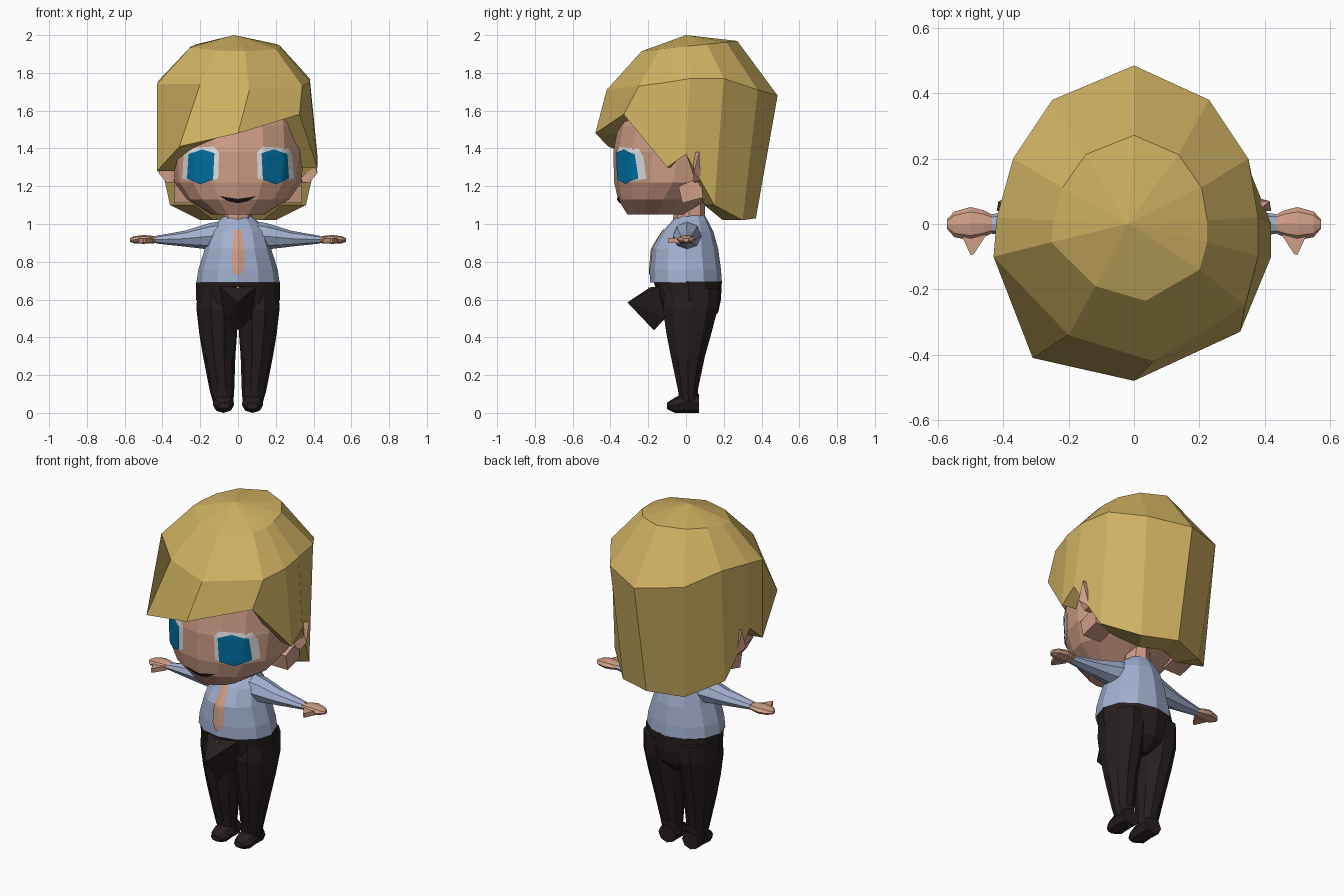
import bpy, bmesh, math
from mathutils import Vector
from mathutils.bvhtree import BVHTree

if "Cube" in bpy.data.objects:
    bpy.data.objects.remove(bpy.data.objects["Cube"])


def material(name, r, g, b):
    mat = bpy.data.materials.new(name)
    mat.use_nodes = True
    mat.diffuse_color = (r, g, b, 1)
    shader = mat.node_tree.nodes["Principled BSDF"]
    shader.inputs["Base Color"].default_value = (r, g, b, 1)
    shader.inputs["Roughness"].default_value = 0.9
    return mat


blond = material("blond hair", 0.62, 0.44, 0.12)
skin = material("skin", 0.62, 0.34, 0.24)
cloth = material("pale blue cloth", 0.36, 0.43, 0.62)
dark_cloth = material("dark brown cloth", 0.02, 0.013, 0.013)
iris_blue = material("iris blue", 0.0, 0.17, 0.38)
eye_white = material("eye white", 0.75, 0.75, 0.75)
mouth_dark = material("mouth dark", 0.015, 0.008, 0.008)
gold = material("gold", 0.75, 0.45, 0.06)


def finish(name, bm, mat, solid=True):
    if solid:
        bmesh.ops.recalc_face_normals(bm, faces=bm.faces)
    mesh = bpy.data.meshes.new(name)
    bm.to_mesh(mesh)
    bm.free()
    mesh.materials.append(mat)
    obj = bpy.data.objects.new(name, mesh)
    bpy.context.collection.objects.link(obj)
    return obj


def bridge(bm, rows):
    """Join neighbouring closed rows of vertices with quads."""
    for low, high in zip(rows, rows[1:]):
        for i in range(len(low)):
            j = (i + 1) % len(low)
            bm.faces.new((low[i], low[j], high[j], high[i]))


def fan(bm, row, tip):
    for i in range(len(row)):
        bm.faces.new((row[i], row[(i + 1) % len(row)], tip))


def loft(name, rings, mat, axis="z", sides=12, flip=1):
    """Ellipse sections (position, u low, u high, v low, v high) along an axis."""
    order = {"x": (0, 1, 2), "y": (1, 0, 2), "z": (1, 2, 0)}[axis]
    bm = bmesh.new()
    rows = []
    for t, u0, u1, v0, v1 in rings:
        row = []
        for i in range(sides):
            a = math.tau * i / sides
            p = (t, (u0 + u1 + (u1 - u0) * math.cos(a)) / 2,
                 (v0 + v1 + (v1 - v0) * math.sin(a)) / 2)
            x, y, z = (p[k] for k in order)
            row.append(bm.verts.new((x * flip, y, z)))
        rows.append(row)
    bridge(bm, rows)
    bm.faces.new(rows[0])
    bm.faces.new(rows[-1])
    return finish(name, bm, mat)


def hull(name, points, mat, flip=1):
    bm = bmesh.new()
    for x, y, z in points:
        bm.verts.new((x * flip, y, z))
    bmesh.ops.convex_hull(bm, input=bm.verts)
    return finish(name, bm, mat)


def decal(name, outline, target, mat, lift, flip=1, steps=4):
    """Thin plate draped over the front of a target."""
    source = bmesh.new()
    source.from_mesh(target.data)
    tree = BVHTree.FromBMesh(source)
    source.free()
    pts = [Vector((x * flip, z)) for x, z in outline]
    edge = [a.lerp(b, k / steps) for a, b in zip(pts, pts[1:] + pts[:1]) for k in range(steps)]
    middle = sum(pts, Vector((0, 0))) / len(pts)
    bm = bmesh.new()

    def drape(p):
        hit = tree.ray_cast(Vector((p.x, -2, p.y)), Vector((0, 1, 0)))[0]
        return bm.verts.new((p.x, (hit.y if hit else 0) - lift, p.y))

    rows = [[drape(middle.lerp(p, k / steps)) for p in edge] for k in range(steps, 0, -1)]
    bridge(bm, rows)
    fan(bm, rows[-1], drape(middle))
    bm.normal_update()
    for face in bm.faces:
        if face.normal.y > 0:
            face.normal_flip()
    return finish(name, bm, mat, solid=False)


# Head and neck
head = loft("head", [
    (1.05, -.14, .14, -.31, 0), (1.13, -.27, .27, -.36, .12),
    (1.22, -.335, .335, -.38, .24), (1.38, -.35, .35, -.385, .3),
    (1.52, -.34, .34, -.36, .3), (1.65, -.3, .3, -.3, .28)], skin, sides=16)
loft("neck", [(1, -.08, .08, -.07, .1), (1.15, -.06, .06, -.06, .1)], skin, sides=8)

# Hair: upper rim and lower edge of each column, going round from the front
columns = [
    ((.06, -.42, 1.71), (0, -.48, 1.48)),
    ((.34, -.25, 1.73), (.325, -.33, 1.58)),
    ((.38, -.1, 1.75), (.42, -.1, 1.3)),
    ((.38, .02, 1.77), (.42, 0, 1.37)),
    ((.35, .2, 1.77), (.36, .15, 1.1)),
    ((.23, .38, 1.71), (.2, .3, 1.02)),
    ((0, .485, 1.68), (0, .37, 1.03)),
    ((-.25, .38, 1.71), (-.2, .3, 1.02)),
    ((-.37, .2, 1.77), (-.36, .15, 1.1)),
    ((-.42, .02, 1.76), (-.42, 0, 1.37)),
    ((-.43, -.1, 1.74), (-.43, -.1, 1.28)),
    ((-.2, -.34, 1.74), (-.31, -.41, 1.41))]
bm = bmesh.new()
crown = [bm.verts.new((x * .59, y * .56, 1.94 + y * .06)) for (x, y, z), low in columns]
rim = [bm.verts.new(high) for high, low in columns]
hem = [bm.verts.new(low) for high, low in columns]
inner = [bm.verts.new((x * .65, y * .65, z)) for high, (x, y, z) in columns]
bridge(bm, [crown, rim, hem, inner])
fan(bm, crown, bm.verts.new((-.02, 0, 2)))
fan(bm, inner, bm.verts.new((0, 0, 1.3)))
finish("hair", bm, blond)

# Shirt
shirt = loft("shirt", [
    (.69, -.22, .22, -.19, .19), (.76, -.21, .21, -.19, .185),
    (.87, -.175, .175, -.18, .17), (.96, -.15, .15, -.125, .145),
    (1.01, -.11, .11, -.08, .12), (1.045, -.07, .07, -.05, .1)], cloth)
decal("open_collar", [(-.02, .97), (.02, .97), (.032, .87), (.035, .77),
                      (.015, .73), (-.015, .73), (-.035, .77), (-.032, .87)],
      shirt, skin, .006)

# Trousers
hips = loft("hips", [
    (.46, -.08, .08, -.08, .1), (.53, -.19, .19, -.13, .17),
    (.6, -.222, .222, -.15, .185), (.695, -.222, .222, -.17, .19)], dark_cloth)
hull("front_fold", [
    (0, -.31, .585), (-.1, -.14, .67), (.1, -.14, .67), (0, -.19, .665),
    (0, -.17, .437), (-.07, -.11, .5), (.07, -.11, .5)], dark_cloth)
decal("button", [(-.008, .67), (.008, .67), (.008, .658), (-.008, .658)], hips, gold, .035)

# Mouth
decal("mouth", [(-.1, 1.148), (0, 1.133), (.1, 1.148), (.05, 1.12),
                (0, 1.11), (-.05, 1.12)], head, mouth_dark, .005)

# Paired parts
for side, s in (("left", 1), ("right", -1)):
    decal(side + "_eye_white", [
        (.1, 1.38), (.13, 1.41), (.27, 1.4), (.288, 1.36), (.296, 1.24),
        (.2, 1.22), (.105, 1.24)], head, eye_white, .003, s)
    decal(side + "_iris", [
        (.125, 1.375), (.19, 1.395), (.262, 1.37), (.27, 1.24),
        (.2, 1.21), (.132, 1.235)], head, iris_blue, .009, s)
    hull(side + "_ear", [
        (x + d, y, z) for d in (0, .02) for x, y, z in
        ((.32, .05, 1.22), (.36, .04, 1.22), (.4, .04, 1.27),
         (.395, .07, 1.38), (.36, .04, 1.38), (.36, .08, 1.23))], skin, s)
    hull(side + "_jaw", [
        (x, y, z) for x in (.22, .34) for y, z in
        ((-.04, 1.2), (-.02, 1.11), (.09, 1.14), (.08, 1.25))], skin, s)
    loft(side + "_sleeve", [
        (.06, -.07, .09, .86, 1.02), (.15, -.07, .08, .865, 1.005),
        (.28, -.05, .055, .88, .965), (.435, -.03, .03, .897, .937)],
        cloth, "x", 8, s)
    loft(side + "_hand", [
        (.42, -.022, .022, .9, .932), (.46, -.04, .042, .897, .938),
        (.5, -.05, .052, .895, .942), (.55, -.04, .038, .898, .935),
        (.572, -.015, .015, .905, .925)], skin, "x", 8, s)
    hull(side + "_thumb", [
        (x, y, z) for z in (.9, .925) for x, y in
        ((.45, -.03), (.49, -.092), (.5, -.095), (.505, -.07), (.53, -.03))], skin, s)
    loft(side + "_leg", [
        (.05, .025, .13, -.035, .065), (.12, .02, .15, -.045, .065),
        (.3, .014, .185, -.085, .105), (.42, .005, .205, -.11, .14),
        (.55, 0, .22, -.13, .175), (.66, .01, .215, -.12, .18)],
        dark_cloth, "z", 10, s)
    loft(side + "_foot", [
        (-.1, .045, .105, .02, .055), (-.06, .022, .132, 0, .08),
        (0, .022, .132, 0, .11), (.068, .022, .132, 0, .1)],
        dark_cloth, "y", 8, s)
